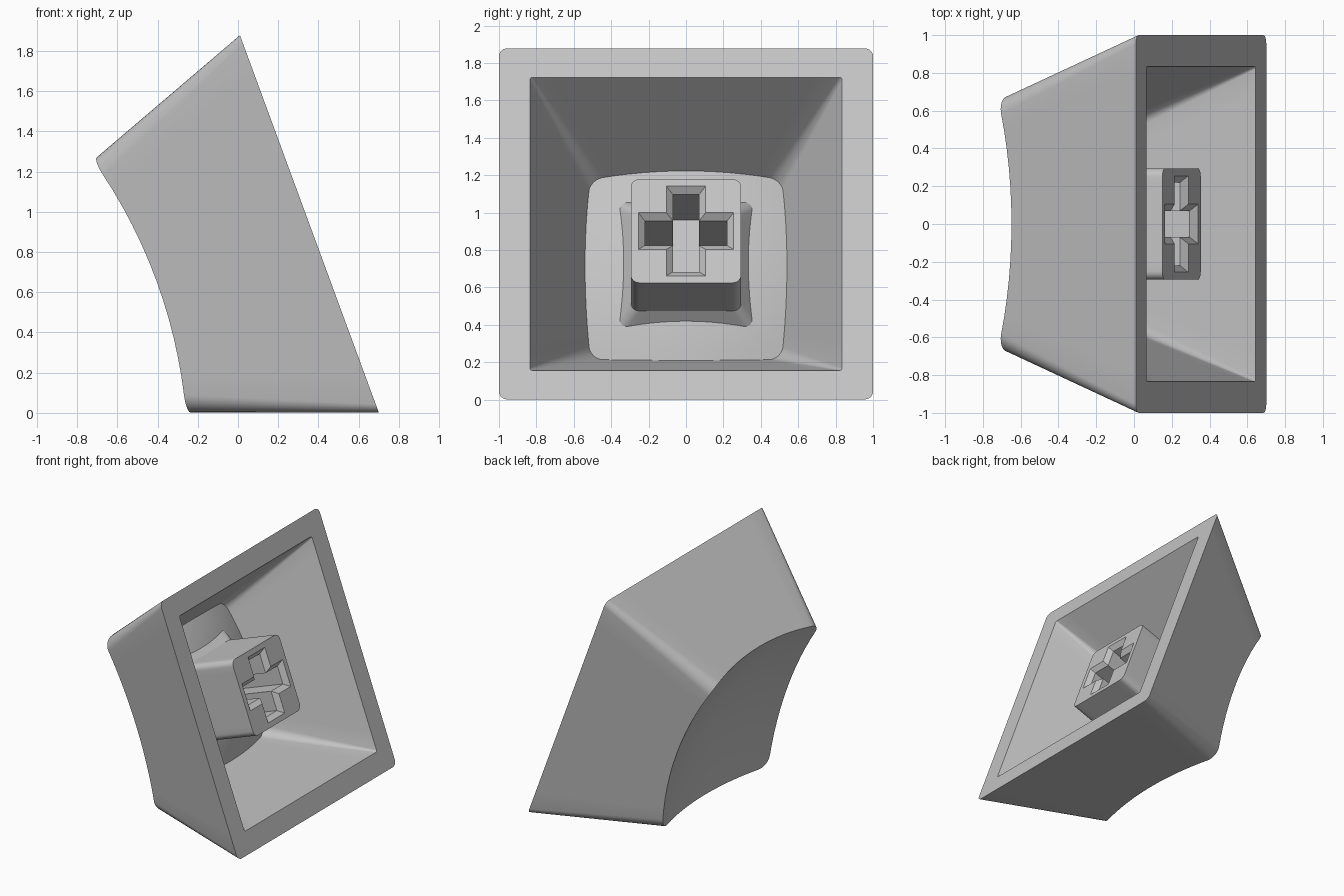
import bpy, bmesh, math
from mathutils import Matrix, Vector

if "Cube" in bpy.data.objects:
    bpy.data.objects.remove(bpy.data.objects["Cube"], do_unlink=True)

# One grey plastic
grey = bpy.data.materials.new("grey_plastic")
grey.use_nodes = True
colour = (0.55, 0.55, 0.55, 1)
grey.diffuse_color = colour
grey.node_tree.nodes["Principled BSDF"].inputs["Base Color"].default_value = colour

# The cap lies tilted: local z runs from the open rim (0) towards the dished top
TILT = math.radians(20.2)
s, c = math.sin(TILT), math.cos(TILT)
POSE = Matrix(((s, 0, -c, 0.355), (0, -1, 0, 0), (-c, 0, -s, 0.94), (0, 0, 0, 1)))


def rounded_square(half, radius, steps=6, side=12):
    """Outline points of a rounded square, with extra points along each side."""
    corner = half - radius
    quarter = []
    for i in range(steps + 1):
        a = math.pi / 2 * i / steps
        quarter.append(Vector((corner + radius * math.cos(a), corner + radius * math.sin(a))))
    for i in range(1, side):
        quarter.append(Vector((corner * (1 - 2 * i / side), half)))
    return [Matrix.Rotation(math.pi / 2 * k, 2) @ p for k in range(4) for p in quarter]


def bowl(x, y, bottom, radius):
    """Height of a spherical bowl above a point."""
    return bottom + radius - math.sqrt(radius ** 2 - x * x - y * y)


def wall_to_bowl(half, slope, r0, r1, bottom, radius):
    """Ring where a tapering rounded wall meets a spherical bowl."""
    ring = []
    for i in range(len(rounded_square(1, 0.1))):
        z = bottom
        for _ in range(12):
            p = rounded_square(half - slope * z, r0 + (r1 - r0) * z)[i]
            z = bowl(p.x, p.y, bottom, radius)
        ring.append(Vector((p.x, p.y, z)))
    return ring


def bowl_rings(edge, bottom, radius, count=10):
    """Shrinking copies of an edge ring, laid on the bowl."""
    rings = []
    for k in range(count, 0, -1):
        f = k / count
        rings.append([Vector((p.x * f, p.y * f, bowl(p.x * f, p.y * f, bottom, radius)))
                      for p in edge])
    return rings


def flat(points, z):
    return [Vector((p.x, p.y, z)) for p in points]


def loft(name, rings, start=None, end=None):
    """Skin the rings; close each end with a fan to a point or a flat face."""
    bm = bmesh.new()
    rows = [[bm.verts.new(p) for p in ring] for ring in rings]
    n = len(rows[0])
    for a, b in zip(rows, rows[1:]):
        for i in range(n):
            j = (i + 1) % n
            bm.faces.new((a[i], a[j], b[j], b[i]))
    for row, tip in ((rows[0], start), (rows[-1], end)):
        if tip is None:
            bm.faces.new(row)
        else:
            v = bm.verts.new((0, 0, tip))
            for i in range(n):
                bm.faces.new((row[i], row[(i + 1) % n], v))
    bm.transform(POSE)
    bmesh.ops.recalc_face_normals(bm, faces=bm.faces)
    mesh = bpy.data.meshes.new(name)
    bm.to_mesh(mesh)
    bm.free()
    mesh.materials.append(grey)
    obj = bpy.data.objects.new(name, mesh)
    bpy.context.collection.objects.link(obj)
    return obj


def smooth(obj):
    bpy.ops.object.select_all(action='DESELECT')
    obj.select_set(True)
    bpy.context.view_layer.objects.active = obj
    bpy.ops.object.shade_smooth_by_angle(angle=math.radians(25))


# Cap shell: dished top, outer walls, rim, inner walls, bulging ceiling
DISH = (0.707, 2.4)
CEILING = (0.572, 2.0)
top_edge = wall_to_bowl(1, 0.369, 0.045, 0.1, *DISH)
ceiling_edge = wall_to_bowl(0.835, 0.457, 0.015, 0.1, *CEILING)
shell = bowl_rings(top_edge, *DISH)[::-1]
shell += [flat(rounded_square(1, 0.045), 0), flat(rounded_square(0.835, 0.015), 0)]
shell += bowl_rings(ceiling_edge, *CEILING)
smooth(loft("cap_shell", shell, DISH[0], CEILING[0]))

# Stem: square post with a flared foot at the ceiling
stem = loft("stem", [flat(rounded_square(h, 0.045), z)
                     for h, z in ((0.295, 0.11), (0.295, 0.545), (0.375, 0.66))])


# Cross socket with a chamfered mouth, cut into the stem
def cross(length, width, z):
    arm = [Vector((length, -width)), Vector((length, width)), Vector((width, width))]
    return [(Matrix.Rotation(math.pi / 2 * k, 2) @ p).to_3d() + Vector((0, 0, z))
            for k in range(4) for p in arm]


cutter = loft("cross_cutter", [cross(0.29, 0.14, 0.075), cross(0.22, 0.07, 0.145),
                               cross(0.22, 0.07, 0.54)])
cutter.hide_render = True
cut = stem.modifiers.new("cross_socket", 'BOOLEAN')
cut.operation = 'DIFFERENCE'
cut.solver = 'EXACT'
cut.object = cutter
bpy.context.view_layer.objects.active = stem
bpy.ops.object.modifier_apply(modifier=cut.name)
bpy.data.objects.remove(cutter, do_unlink=True)
smooth(stem)
